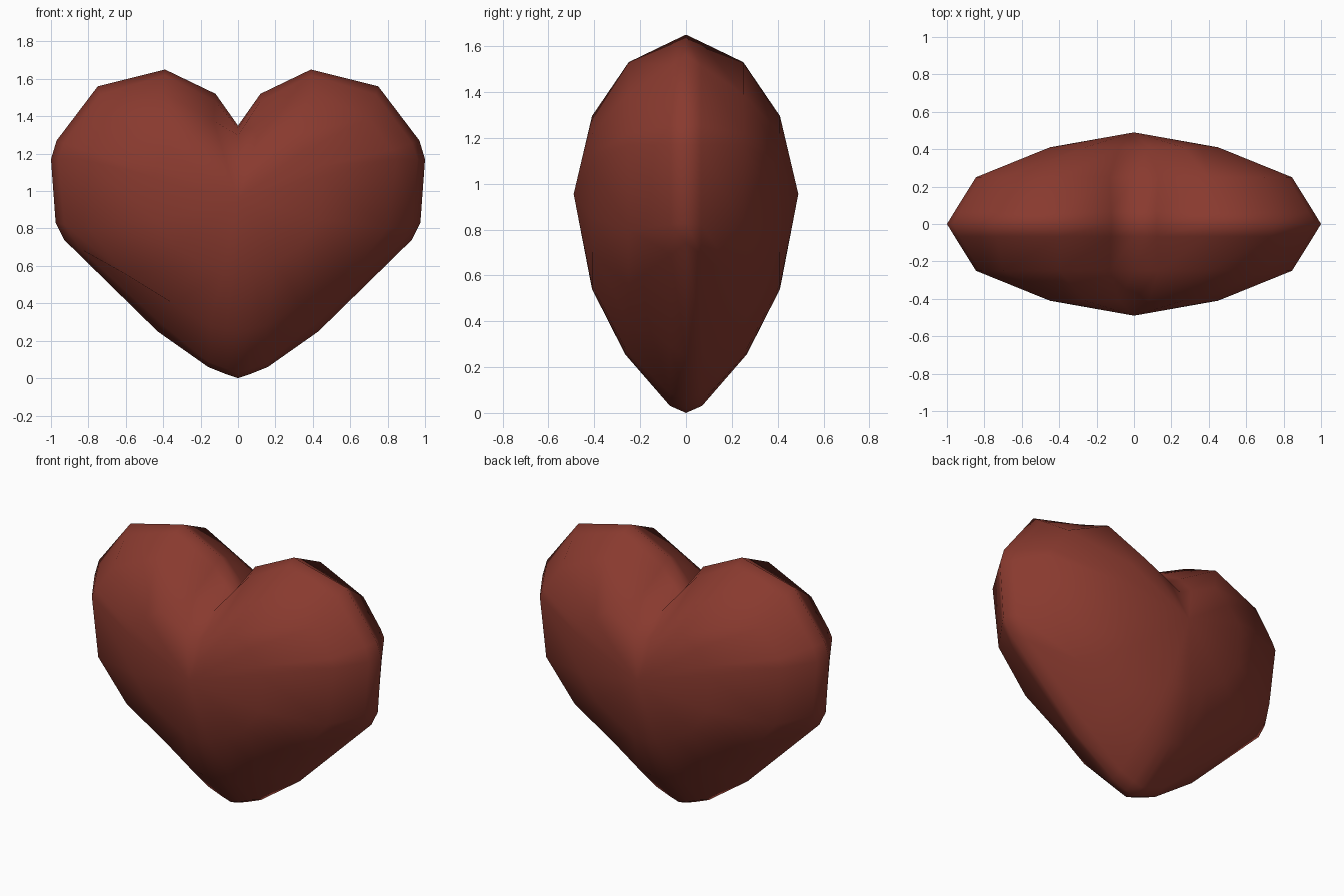
import bpy, bmesh

if "Cube" in bpy.data.objects:
    bpy.data.objects.remove(bpy.data.objects["Cube"])

# Right half outlines (x, z) from the cleft down to the tip
RIM = [(0, 1.35), (0.12, 1.52), (0.39, 1.65), (0.75, 1.56), (0.97, 1.27),
       (1.0, 1.17), (0.975, 0.83), (0.93, 0.74), (0.43, 0.25),
       (0.16, 0.06), (0.06, 0.02), (0, 0)]
SHOULDER = [(0, 1.30), (0.13, 1.375), (0.40, 1.53), (0.70, 1.39), (0.82, 1.22),
            (0.845, 1.17), (0.80, 0.80), (0.60, 0.555), (0.34, 0.395),
            (0.15, 0.28), (0.06, 0.262), (0, 0.255)]
CHEEK = [(0, 1.17), (0.08, 1.21), (0.26, 1.295), (0.36, 1.22), (0.43, 1.13),
         (0.45, 1.08), (0.44, 0.85), (0.33, 0.70), (0.20, 0.62),
         (0.08, 0.56), (0.03, 0.545), (0, 0.54)]
# Narrow band beside the rim, tucked in less near the tip
BAND = []
for (x, z), (sx, sz) in zip(RIM, SHOULDER):
    f = 0.12 if z < 0.1 else 0.26
    BAND.append((x + (sx - x) * f, z + (sz - z) * f))

MID_Z, DEPTH = 0.955, 0.49


def ring(bm, half, y):
    """Full mirrored ring of vertices at depth y, slightly deeper at the tip."""
    outline = half + [(-x, z) for x, z in half[-2:0:-1]]
    return [bm.verts.new((x, y * (1.06 if z < 0.3 else 1), z)) for x, z in outline]


bm = bmesh.new()
loops = [ring(bm, half, y) for half, y in (
    (CHEEK, -0.41), (SHOULDER, -0.25), (BAND, -0.066), (RIM, 0),
    (BAND, 0.066), (SHOULDER, 0.25), (CHEEK, 0.41))]
n = len(loops[0])

# Skin between the rings
for a, b in zip(loops, loops[1:]):
    for i in range(n):
        j = (i + 1) % n
        bm.faces.new((a[i], a[j], b[j], b[i]))

# Front and back centres
for loop, y in ((loops[0], -DEPTH), (loops[-1], DEPTH)):
    c = bm.verts.new((0, y, MID_Z))
    for i in range(n):
        bm.faces.new((c, loop[i], loop[(i + 1) % n]))

bmesh.ops.recalc_face_normals(bm, faces=bm.faces)
for f in bm.faces:
    f.smooth = True
mesh = bpy.data.meshes.new("heart")
bm.to_mesh(mesh)
bm.free()
heart = bpy.data.objects.new("heart", mesh)
bpy.context.collection.objects.link(heart)

# Dark red surface
mat = bpy.data.materials.new("dark_red")
mat.diffuse_color = (0.25, 0.042, 0.028, 1)
mat.use_nodes = True
mat.node_tree.nodes["Principled BSDF"].inputs["Base Color"].default_value = mat.diffuse_color
mesh.materials.append(mat)
